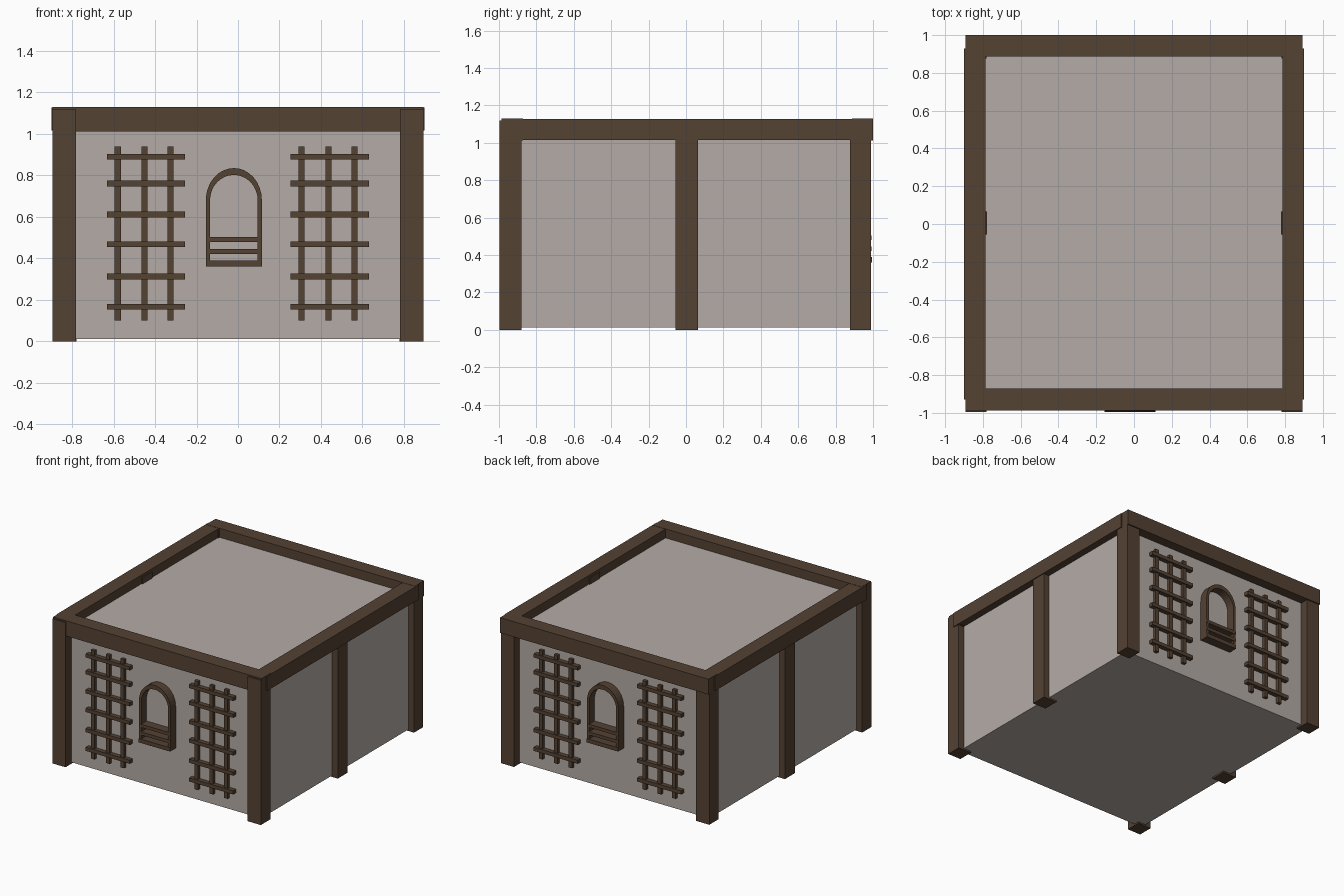
import bpy, bmesh, math
from mathutils import Matrix

if "Cube" in bpy.data.objects:
    bpy.data.objects.remove(bpy.data.objects["Cube"])


def material(name, rgb):
    m = bpy.data.materials.new(name)
    m.diffuse_color = (*rgb, 1)
    m.use_nodes = True
    m.node_tree.nodes["Principled BSDF"].inputs["Base Color"].default_value = m.diffuse_color
    return m


WOOD = material("dark wood", (0.089, 0.054, 0.034))
PLASTER = material("grey plaster", (0.456, 0.407, 0.381))


def add_box(bm, x0, x1, y0, y1, z0, z1):
    mat = (Matrix.Translation(((x0 + x1) / 2, (y0 + y1) / 2, (z0 + z1) / 2))
           @ Matrix.Diagonal((x1 - x0, y1 - y0, z1 - z0, 1)))
    bmesh.ops.create_cube(bm, size=1, matrix=mat)


def finish(bm, name, mat, turned=False):
    if turned:  # half turn about z puts a front part on the back
        bmesh.ops.rotate(bm, verts=bm.verts, matrix=Matrix.Rotation(math.pi, 3, 'Z'))
    bmesh.ops.recalc_face_normals(bm, faces=bm.faces)
    me = bpy.data.meshes.new(name)
    bm.to_mesh(me)
    bm.free()
    me.materials.append(mat)
    ob = bpy.data.objects.new(name, me)
    bpy.context.collection.objects.link(ob)
    return ob


def box(name, mat, *dims):
    bm = bmesh.new()
    add_box(bm, *dims)
    return finish(bm, name, mat)


WALL_Y = 0.925

# plaster body
box("walls", PLASTER, -0.845, 0.845, -WALL_Y, WALL_Y, 0.012, 1.06)

# corner and middle posts
for side, s in (("left", -1), ("right", 1)):
    x0, x1 = sorted((s * 0.78, s * 0.893))
    box(side + "_front_post", WOOD, x0, x1, -0.996, -0.88, 0, 1.12)
    box(side + "_back_post", WOOD, x0, x1, 0.877, 0.99, 0, 1.12)
    m0, m1 = sorted((s * 0.778, s * 0.893))
    box(side + "_middle_post", WOOD, m0, m1, -0.055, 0.065, 0, 1.11)
    # side beams
    b0, b1 = sorted((s * 0.786, s * 0.9))
    box(side + "_beam", WOOD, b0, b1, -0.93, 0.93, 1.015, 1.128)

# front and back beams
box("front_beam", WOOD, -0.893, 0.893, -0.987, -0.872, 1.012, 1.13)
box("back_beam", WOOD, -0.893, 0.893, 0.888, 1.0, 1.012, 1.13)


# trellis of three uprights and six crossbars
def trellis(name, dx, turned):
    bm = bmesh.new()
    for x in (-0.58, -0.45, -0.325):
        add_box(bm, x + dx - 0.015, x + dx + 0.015, -WALL_Y - 0.025, -WALL_Y + 0.01, 0.10, 0.94)
    for z in (0.89, 0.76, 0.612, 0.468, 0.312, 0.167):
        add_box(bm, -0.632 + dx, -0.255 + dx, -WALL_Y - 0.035, -WALL_Y + 0.01, z - 0.014, z + 0.014)
    finish(bm, name, WOOD, turned)


# arched outline running from lower right over the top to lower left
def arch(cx, half, z0, spring, rise, n=16):
    pts = [(cx + half, z0)]
    pts += [(cx + half * math.cos(math.pi * i / n), spring + rise * math.sin(math.pi * i / n))
            for i in range(n + 1)]
    return pts + [(cx - half, z0)]


# window frame with sill and two rails
def window(name, turned):
    bm = bmesh.new()
    outer = arch(-0.02, 0.135, 0.36, 0.68, 0.155)
    inner = arch(-0.02, 0.115, 0.36, 0.68, 0.122)
    y_front, y_back = -0.99, -WALL_Y + 0.01
    rings = [[bm.verts.new((x, y, z)) for x, z in o]
             for o, y in ((outer, y_front), (inner, y_front), (inner, y_back), (outer, y_back))]
    for k in range(4):
        a, b = rings[k], rings[(k + 1) % 4]
        for i in range(len(a) - 1):
            bm.faces.new((a[i], a[i + 1], b[i + 1], b[i]))
    for i in (0, -1):
        bm.faces.new([r[i] for r in rings])
    add_box(bm, -0.155, 0.115, -0.995, y_back, 0.36, 0.39)
    for z in (0.42, 0.479):
        add_box(bm, -0.155, 0.115, -0.992, y_back, z, z + 0.025)
    finish(bm, name, WOOD, turned)


for wall, turned in (("front", False), ("back", True)):
    trellis(wall + "_trellis_a", 0, turned)
    trellis(wall + "_trellis_b", 0.886, turned)
    window(wall + "_window_frame", turned)
